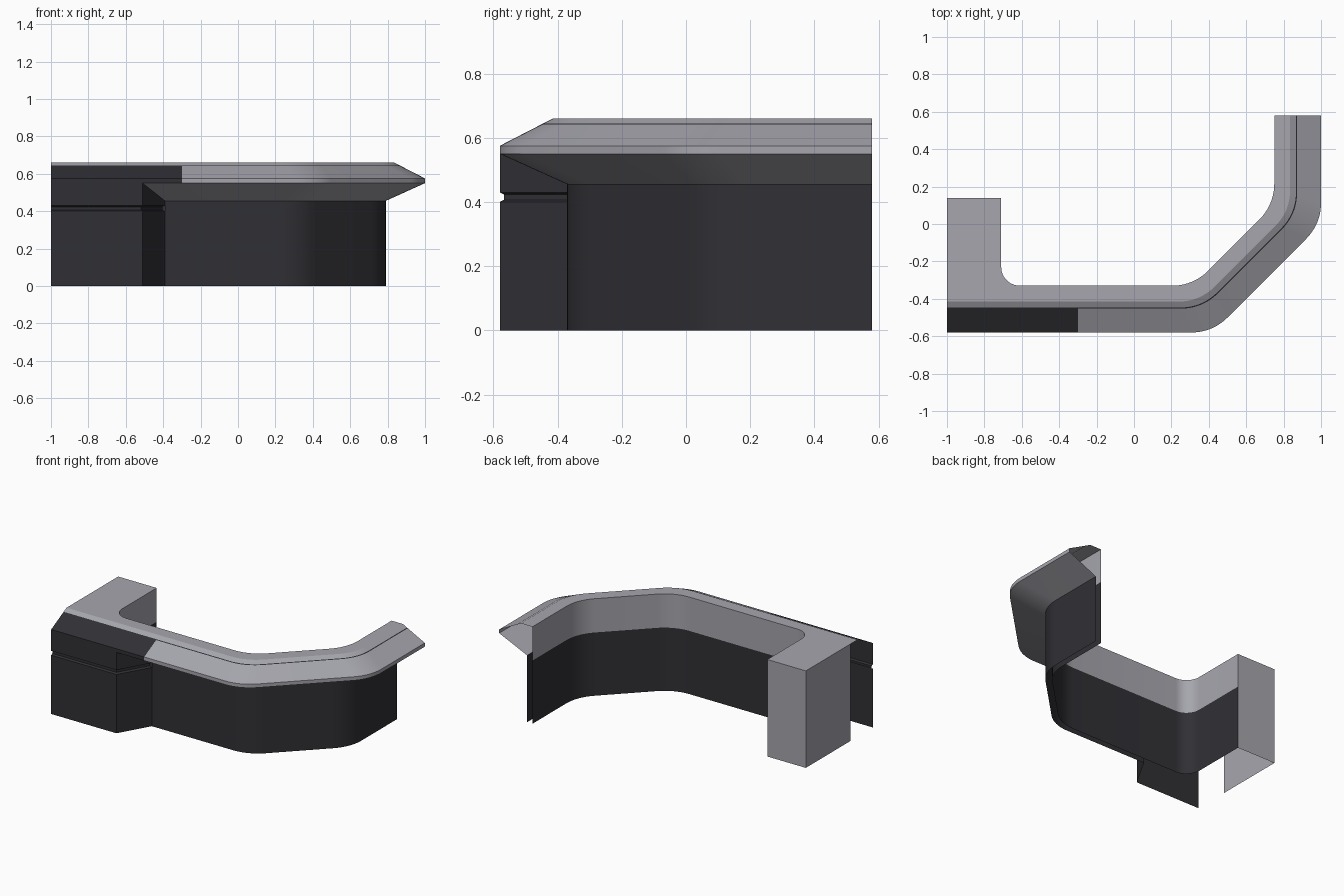
import bpy, math
from mathutils import Vector as V

if "Cube" in bpy.data.objects:
    bpy.data.objects.remove(bpy.data.objects["Cube"])


def material(name, c):
    m = bpy.data.materials.new(name)
    m.diffuse_color = (*c, 1)
    m.use_nodes = True
    m.node_tree.nodes["Principled BSDF"].inputs["Base Color"].default_value = m.diffuse_color
    return m


LIGHT = material("light_metal", (0.38, 0.38, 0.42))
DARK = material("dark_metal", (0.03, 0.03, 0.036))


def fillet(points, radii, n=10):
    """Round the interior corners of a 2D polyline."""
    pts = [V(p) for p in points]
    out = [pts[0]]
    for a, c, b, r in zip(pts, pts[1:], pts[2:], radii):
        if r == 0:
            out.append(c)
            continue
        u, w = (a - c).normalized(), (b - c).normalized()
        half = u.angle(w) / 2
        centre = c + (u + w).normalized() * (r / math.sin(half))
        s = c + u * (r / math.tan(half)) - centre
        e = c + w * (r / math.tan(half)) - centre
        total = s.angle_signed(e)
        for i in range(n + 1):
            t = -total * i / n
            out.append(centre + V((s.x * math.cos(t) - s.y * math.sin(t),
                                   s.x * math.sin(t) + s.y * math.cos(t))))
    return out + [pts[-1]]


def counter_path(d, start, split=None):
    """Counter front line, moved inwards by d, from x = start to the right end."""
    y, x, k = d - 0.58, 1 - d, 1 - math.sqrt(2) * d
    mid = [] if split is None else [(split, y)]
    return fillet([(start, y), *mid, (k + y, y), (x, x - k), (x, 0.58)],
                  [0] * len(mid) + [0.27, 0.27])


def make(name, verts, faces, mats=None, base=LIGHT):
    me = bpy.data.meshes.new(name)
    me.from_pydata(verts, [], faces)
    for m in (base, DARK):
        me.materials.append(m)
    if mats:
        me.polygons.foreach_set("material_index", mats)
    me.update()
    ob = bpy.data.objects.new(name, me)
    bpy.context.collection.objects.link(ob)
    bpy.ops.object.select_all(action='DESELECT')
    bpy.context.view_layer.objects.active = ob
    ob.select_set(True)
    bpy.ops.object.shade_smooth_by_angle(angle=math.radians(25))
    return ob


def loft(name, rows, dark=lambda r, c: False, base=LIGHT):
    """Skin rows of 3D points that have equal counts."""
    n = len(rows[0])
    verts = [tuple(p) for row in rows for p in row]
    faces, mats = [], []
    for r in range(len(rows) - 1):
        for c in range(n - 1):
            faces.append((r * n + c, r * n + c + 1, (r + 1) * n + c + 1, (r + 1) * n + c))
            mats.append(int(dark(r, c)))
    return make(name, verts, faces, mats, base)


def at(path, z):
    return [(p.x, p.y, z) for p in path]


TOP, EDGE_HI, EDGE_LO, WALL = 0.66, 0.575, 0.55, 0.455
RIM, SOFFIT = 0.165, 0.21

# sloping outer roof with edge band, dark panel on the left and a seam line
slope = [(0, EDGE_LO), (0, EDGE_HI)] + [
    (d, EDGE_HI + (TOP - EDGE_HI) * d / RIM) for d in (0.128, 0.134, RIM)]
loft("sloped_roof", [at(counter_path(d, -1, -0.3), z) for d, z in slope],
     lambda r, c: r == 2 or (r <= 1 and c == 0))

# inner face line, from the left pillar to the right end
k = 1 - math.sqrt(2) * 0.25
inner = fillet([(-0.71, 0.14), (-0.71, -0.33), (k - 0.33, -0.33), (0.75, 0.75 - k), (0.75, 0.58)],
               [0.1, 0.27, 0.27])

# flat counter top, including the pillar top
outline = at(counter_path(RIM, -1, -0.3) + inner[::-1] + [V((-1, 0.14))], TOP)
make("counter_top", outline, [tuple(range(len(outline)))])

# inner wall, light above and dark below
loft("inner_wall", [at(inner, z) for z in (TOP, 0.43, 0)], lambda r, c: r == 1)

# underside of the overhang and the dark front wall
def soffit_path(d):
    return counter_path(d, -0.51 + 0.12 * d / SOFFIT)

loft("overhang_underside", [at(soffit_path(SOFFIT), WALL), at(soffit_path(0), EDGE_LO)])
loft("front_wall", [at(soffit_path(SOFFIT), 0), at(soffit_path(SOFFIT), WALL)], base=DARK)

# protruding dark block at front left, with a shadow groove
full = [V((-1, -0.58)), V((-0.51, -0.58)), V((-0.39, -0.37))]
inset = [V((-1, -0.567)), V((-0.518, -0.567)), V((-0.405, -0.37))]
upper = [(p.x, p.y, z) for p, z in zip(full, (EDGE_LO, EDGE_LO, WALL))]
loft("front_block", [at(full, 0), at(full, 0.40), at(inset, 0.407),
                     at(inset, 0.423), at(full, 0.43), upper], base=DARK)

# back and outer side of the left pillar
side = [V((-0.71, 0.14)), V((-1, 0.14)), V((-1, -0.34))]
loft("pillar_sides", [at(side, 0), at(side, TOP)])
